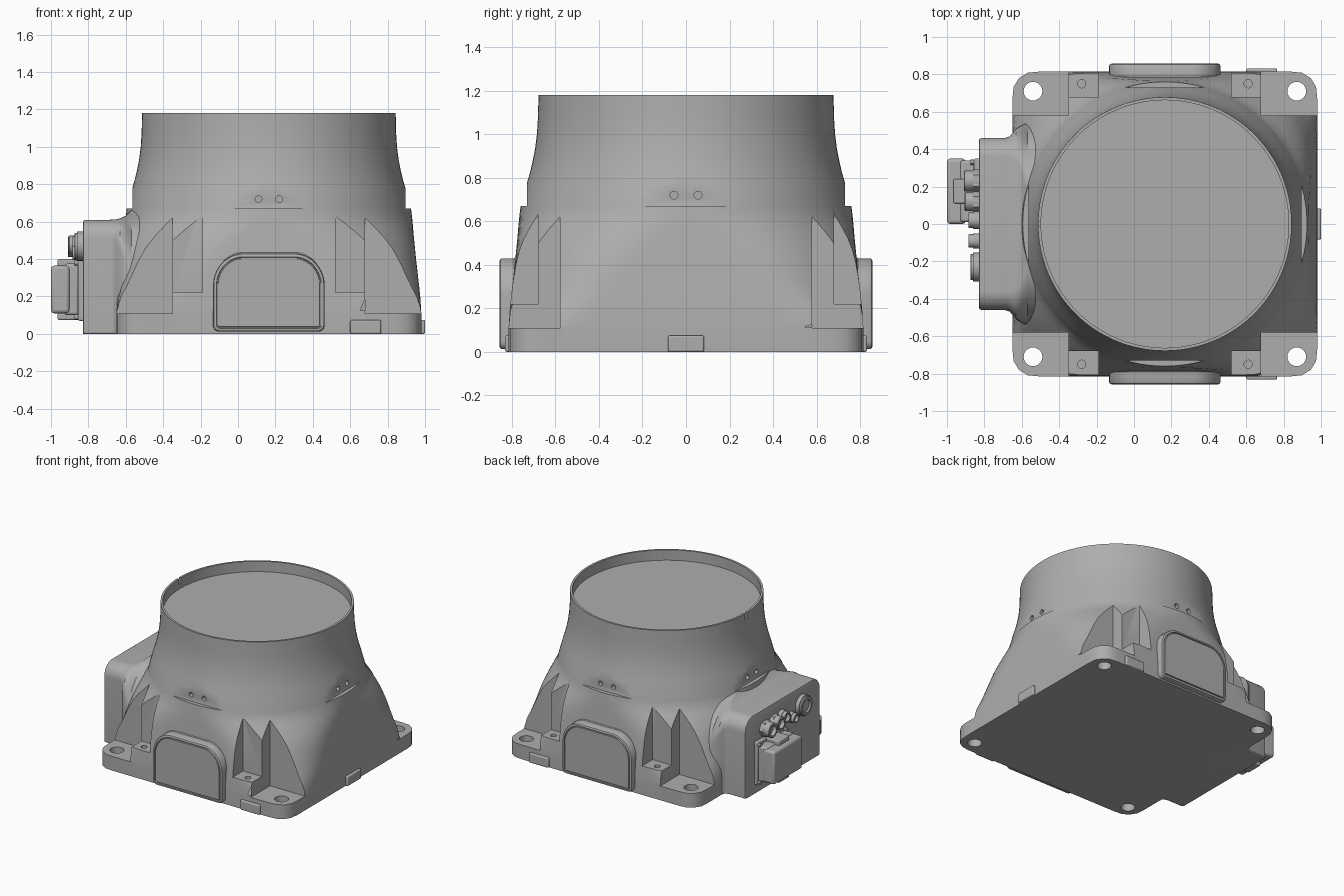
import bpy, bmesh, math
from mathutils import Matrix, Vector

cube = bpy.data.objects.get("Cube")
if cube:
    bpy.data.objects.remove(cube)

CX = 0.165  # centre line of the housing

grey = bpy.data.materials.new("cast_grey")
grey.use_nodes = True
grey.diffuse_color = (0.42, 0.42, 0.42, 1)
grey.node_tree.nodes["Principled BSDF"].inputs["Base Color"].default_value = grey.diffuse_color


def finish(name, bm, bevel=0.0):
    bmesh.ops.recalc_face_normals(bm, faces=bm.faces)
    mesh = bpy.data.meshes.new(name)
    bm.to_mesh(mesh)
    bm.free()
    mesh.materials.append(grey)
    ob = bpy.data.objects.new(name, mesh)
    bpy.context.collection.objects.link(ob)
    if bevel:
        mod = ob.modifiers.new("bevel", "BEVEL")
        mod.width, mod.segments = bevel, 3
    return ob


def smooth(ob, angle=30):
    bpy.ops.object.select_all(action="DESELECT")
    bpy.context.view_layer.objects.active = ob
    ob.select_set(True)
    bpy.ops.object.shade_smooth_by_angle(angle=math.radians(angle))


def loft(bm, rings):
    """Skin a list of closed rings and cap both ends."""
    rows = [[bm.verts.new(p) for p in ring] for ring in rings]
    n = len(rows[0])
    for a, b in zip(rows, rows[1:]):
        for i in range(n):
            j = (i + 1) % n
            bm.faces.new((a[i], a[j], b[j], b[i]))
    bm.faces.new(rows[0])
    bm.faces.new(rows[-1])


def add_box(bm, lo, hi):
    lo, hi = Vector(lo), Vector(hi)
    m = Matrix.Translation((lo + hi) / 2) @ Matrix.Diagonal((*(hi - lo), 1))
    bmesh.ops.create_cube(bm, size=1, matrix=m)


def add_cyl(bm, centre, r, depth, axis="Z", sides=24):
    turn = {"X": Matrix.Rotation(math.pi / 2, 4, "Y"),
            "Y": Matrix.Rotation(math.pi / 2, 4, "X"), "Z": Matrix()}[axis]
    bmesh.ops.create_cone(bm, cap_ends=True, segments=sides, radius1=r, radius2=r,
                          depth=depth, matrix=Matrix.Translation(centre) @ turn)


def rounded_rect(half, v0, v1, rb, rt, arch=0.0, n=10):
    """Outline with small bottom corners, larger top corners and an arched top."""
    pts = []
    for u, v, r, start in ((half - rt, v1 - rt, rt, 0), (rt - half, v1 - rt, rt, 90),
                           (rb - half, v0 + rb, rb, 180), (half - rb, v0 + rb, rb, 270)):
        for i in range(n + 1):
            a = math.radians(start + 90 * i / n)
            p = [u + r * math.cos(a), v + r * math.sin(a)]
            if v > v0 + rb:
                p[1] += arch * (1 - (p[0] / half) ** 2)
            pts.append(p)
    return pts


def square_ring(z, h, r, n=128):
    """Rounded square of half width h and corner radius r, a circle when equal."""
    ring, c = [], h - r
    for i in range(n):
        a = 2 * math.pi * i / n
        x, y = math.cos(a), math.sin(a)
        big, small = max(abs(x), abs(y)), min(abs(x), abs(y))
        t = h / big
        if t * small > c:
            s = c * (big + small)
            t = s + math.sqrt(s * s - 2 * c * c + r * r)
        ring.append((CX + t * x, t * y, z))
    return ring


# Main housing: square foot blending into a round neck with a shallow cup on top
bm = bmesh.new()
rows = [(0, .815, .12), (.115, .815, .12), (.125, .814, .25), (.19, .81, .33), (.25, .804, .4),
        (.32, .796, .45), (.4, .787, .5), (.46, .781, .545), (.52, .775, .61), (.58, .77, .69),
        (.63, .765, .755)]
neck = [(.67, .76), (.72, .746), (.77, .733), (.82, .718), (.87, .706), (.93, .694),
        (1, .685), (1.08, .68), (1.18, .678), (1.18, .662), (1.1, .662)]
loft(bm, [square_ring(*r) for r in rows] + [square_ring(z, r, r) for z, r in neck])
housing = finish("housing", bm)

# Cutters: bolt pockets, small stepped pockets, neck flats and holes
big, step, flats, holes = (bmesh.new() for _ in range(4))


def mirrored_box(bm, sx, sy, lo, hi):
    xs = sorted((CX + sx * lo[0], CX + sx * hi[0]))
    ys = sorted((sy * lo[1], sy * hi[1]))
    add_box(bm, (xs[0], ys[0], lo[2]), (xs[1], ys[1], hi[2]))


for sx in (-1, 1):
    for sy in (-1, 1):
        mirrored_box(big, sx, sy, (.515, .58, .11), (1, 1, .8))
        mirrored_box(step, sx, sy, (.355, .68, .22), (.53, 1, .8))
        add_cyl(holes, (CX + sx * .705, sy * .71, .1), .05, .4)
        add_cyl(holes, (CX + sx * .445, sy * .75, .22), .022, .12)
        add_cyl(holes, (CX + sx * .055, sy * .73, .72), .018, .06, "Y", 16)
        add_cyl(holes, (CX + sx * .73, sy * .055, .72), .018, .06, "X", 16)
    mirrored_box(flats, sx, 1, (.73, -.35, .67), (1, .35, .95))
    mirrored_box(flats, 1, sx, (-.35, .73, .67), (.35, 1, .95))
add_box(holes, (CX - .72, -.012, 1.13), (CX - .64, .012, 1.25))

for name, cutter in (("pockets", big), ("steps", step), ("flats", flats), ("holes", holes)):
    tool = finish(name + "_cutter", cutter)
    tool.hide_render = True
    mod = housing.modifiers.new(name, "BOOLEAN")
    mod.object, mod.operation, mod.solver = tool, "DIFFERENCE", "EXACT"
    bpy.context.view_layer.objects.active = housing
    bpy.ops.object.modifier_apply(modifier=name)
    bpy.data.objects.remove(tool)
smooth(housing)

# Arched access covers, front and back, with a grooved border
cover = ((.75, .035), (.775, .012), (.79, 0), (.845, 0), (.853, -.004), (.857, -.012),
         (.857, -.018), (.849, -.02), (.849, -.025), (.857, -.027))
for side, sy in (("front", -1), ("back", 1)):
    bm = bmesh.new()
    loft(bm, [[(CX + u, sy * y, max(v, 0.002)) for u, v in
               rounded_rect(.298 + o, .012 - o, .415 + o, .035 + o, .15 + o, .02)]
              for y, o in cover])
    smooth(finish(side + "_cover", bm))

# Terminal box flaring into the housing
bm = bmesh.new()
sections = ((-.83, .445, .595, .085), (-.826, .455, .605, .095), (-.815, .46, .61, .1),
            (-.69, .46, .61, .1), (-.665, .468, .611, .11), (-.65, .485, .613, .13),
            (-.63, .51, .618, .17), (-.6, .53, .632, .25), (-.57, .54, .665, .38),
            (-.45, .54, .668, .38))
loft(bm, [[(x, u, v) for u, v in rounded_rect(w, 0, top, .01, r)] for x, w, top, r in sections])
smooth(finish("terminal_box", bm))

# Rectangular plug with flange, hood, latch bars and screws
parts = (("plug_flange", (-.855, -.01, .07), (-.82, .35, .4), .008),
         ("plug_body", (-.93, .01, .1), (-.85, .34, .375), .015),
         ("plug_hood", (-1, 0, .11), (-.9, .35, .365), .018),
         ("plug_top_latch", (-.965, .11, .36), (-.85, .24, .4), .008),
         ("plug_lower_latch", (-.965, .11, .075), (-.85, .24, .11), .008))
for name, lo, hi, bev in parts:
    bm = bmesh.new()
    add_box(bm, lo, hi)
    smooth(finish(name, bm, bev))
bm = bmesh.new()
for y in (.01, .33):
    for z in (.09, .38):
        add_cyl(bm, (-.86, y, z), .014, .03, "X", 12)
smooth(finish("plug_screws", bm))

# Row of round sockets: y, z, radius, reach
for i, (y, z, r, tip) in enumerate(((.23, .465, .055, -.91), (.12, .475, .05, -.905),
                                    (.02, .48, .042, -.885), (-.09, .43, .036, -.885),
                                    (-.23, .47, .07, -.875))):
    bm = bmesh.new()
    add_cyl(bm, (-.84, y, z), r * 1.12, .04, "X", 6 if i < 2 else 32)
    rings = ((-.82, r), (tip + .004, r), (tip, r * .94), (tip, r * .7), (tip + .03, r * .7))
    loft(bm, [[(x, y + q * math.cos(k * math.pi / 16), z + q * math.sin(k * math.pi / 16))
               for k in range(32)] for x, q in rings])
    smooth(finish("round_socket_%d" % (i + 1), bm))

# Small locating tabs at the foot
for name, lo, hi in (("front_tab", (.6, -.832, 0), (.765, -.78, .075)),
                     ("back_tab", (.6, .78, 0), (.765, .832, .075)),
                     ("left_tab", (.94, -.083, 0), (1, .083, .075))):
    bm = bmesh.new()
    add_box(bm, lo, hi)
    smooth(finish(name, bm, .008))
